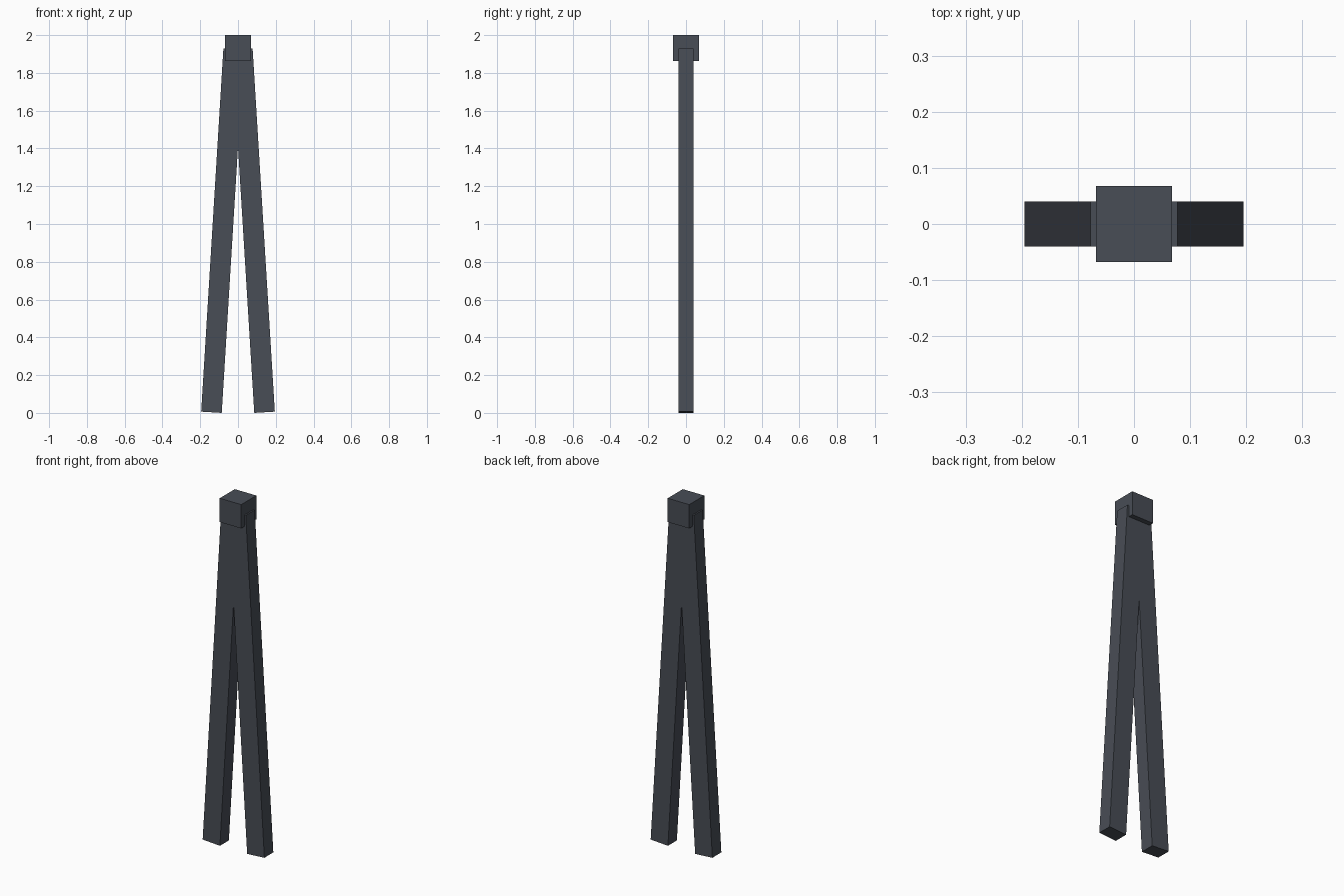
import bpy
import math

cube = bpy.data.objects.get("Cube")
if cube:
    bpy.data.objects.remove(cube, do_unlink=True)

# Dark slate paint shared by every part
slate = bpy.data.materials.new("dark_slate")
slate.use_nodes = True
colour = (0.065, 0.074, 0.092, 1)
slate.diffuse_color = colour
slate.node_tree.nodes["Principled BSDF"].inputs["Base Color"].default_value = colour


def box(name, size, location, tilt=0):
    """Box with its size baked in, tilted about the depth axis."""
    bpy.ops.mesh.primitive_cube_add(size=1, location=location)
    obj = bpy.context.object
    obj.name = name
    obj.scale = size
    bpy.ops.object.transform_apply(location=False, rotation=False, scale=True)
    obj.rotation_euler.y = tilt
    obj.data.materials.append(slate)
    return obj


# Two square-cut legs leaning together under the cap
tilt = math.radians(3.5)
width, depth, length = 0.109, 0.081, 1.927
foot_x = 0.1405
half_height = (length * math.cos(tilt) + width * math.sin(tilt)) / 2
centre_x = foot_x - length / 2 * math.sin(tilt)
for side, name in ((1, "left_leg"), (-1, "right_leg")):
    box(name, (width, depth, length), (side * centre_x, 0, half_height), -side * tilt)

# Cap block over the joint
cap = 0.136
box("top_cap", (cap, cap, cap), (0, 0, 2 - cap / 2))
